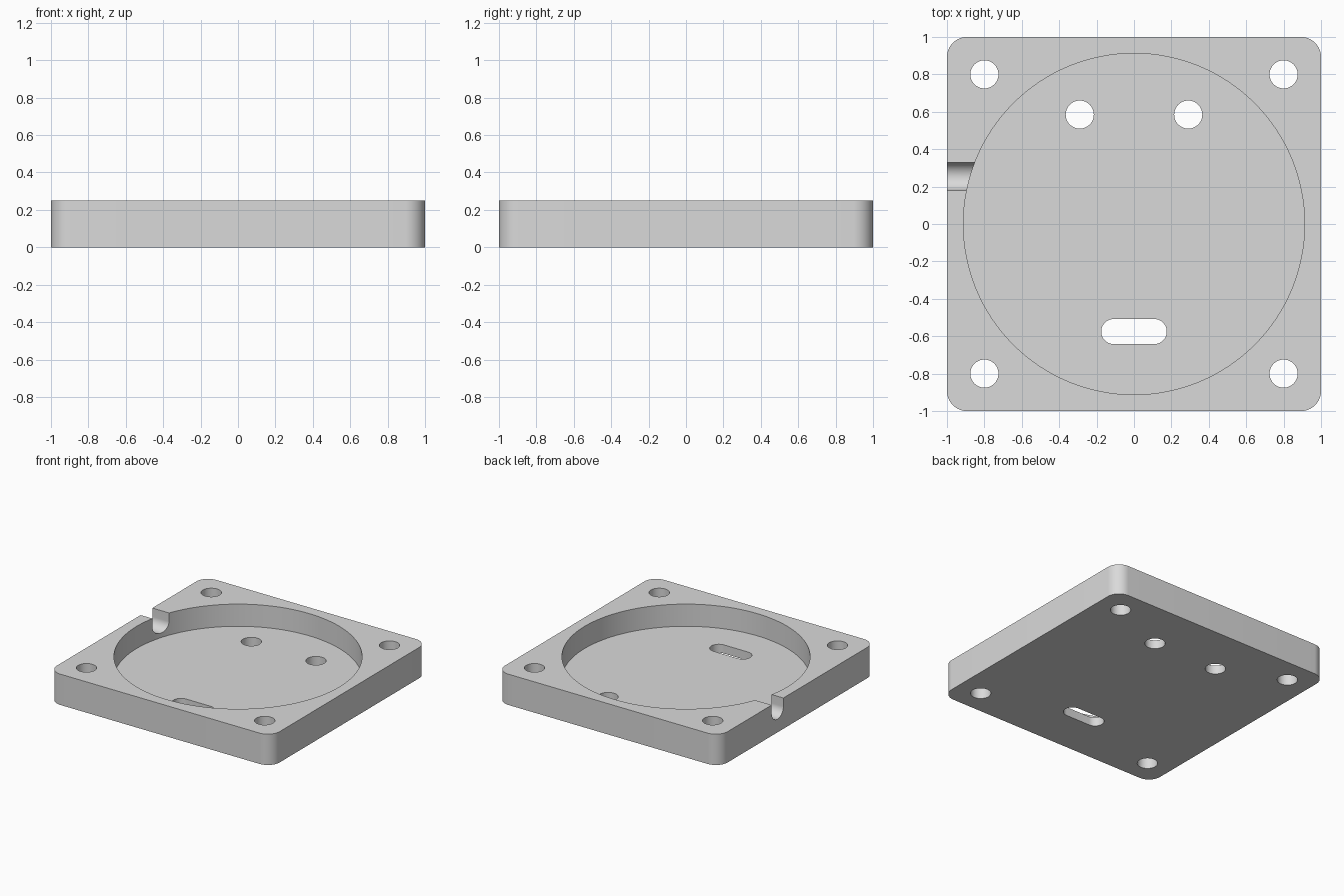
import bpy, bmesh
from math import radians, cos, sin
from mathutils import Vector

cube = bpy.data.objects.get("Cube")
if cube:
    bpy.data.objects.remove(cube, do_unlink=True)

HEIGHT = 0.25
FLOOR = 0.07

grey = bpy.data.materials.new("plain grey")
grey.use_nodes = True
colour = (0.7, 0.7, 0.7, 1)
grey.diffuse_color = colour
grey.node_tree.nodes["Principled BSDF"].inputs["Base Color"].default_value = colour


def arc(cx, cy, r, start, end, steps):
    """Points along an arc, angles in degrees."""
    angles = [radians(start + (end - start) * i / steps) for i in range(steps + 1)]
    return [(cx + r * cos(a), cy + r * sin(a)) for a in angles]


def prism(name, points, offset):
    """Closed solid made by sweeping a 3D outline along an offset."""
    bm = bmesh.new()
    face = bm.faces.new([bm.verts.new(p) for p in points])
    swept = bmesh.ops.extrude_face_region(bm, geom=[face])
    moved = [g for g in swept["geom"] if isinstance(g, bmesh.types.BMVert)]
    bmesh.ops.translate(bm, verts=moved, vec=Vector(offset))
    bmesh.ops.recalc_face_normals(bm, faces=bm.faces)
    mesh = bpy.data.meshes.new(name)
    bm.to_mesh(mesh)
    bm.free()
    mesh.materials.append(grey)
    obj = bpy.data.objects.new(name, mesh)
    bpy.context.collection.objects.link(obj)
    return obj


def upright(name, outline, z0, z1):
    return prism(name, [(x, y, z0) for x, y in outline], (0, 0, z1 - z0))


def round_cutter(name, x, y, r, z0=-0.1, steps=48):
    return upright(name, arc(x, y, r, 0, 360, steps)[:-1], z0, HEIGHT + 0.1)


# Square plate with rounded corners
R = 0.107
outline = []
for i, (sx, sy) in enumerate([(1, 1), (-1, 1), (-1, -1), (1, -1)]):
    outline += arc(sx * (1 - R), sy * (1 - R), R, 90 * i, 90 * i + 90, 16)
plate = upright("base_plate", outline, 0, HEIGHT)

# Wide round recess
cutters = [round_cutter("recess_cutter", 0, 0, 0.912, FLOOR, 128)]

# Corner screw holes and the two floor holes
for side in (-1, 1):
    for y in (-0.8, 0.8):
        cutters.append(round_cutter("corner_hole_cutter", side * 0.8, y, 0.075))
    cutters.append(round_cutter("floor_hole_cutter", side * 0.29, 0.585, 0.075))

# Long slot through the floor
slot = arc(0.108, -0.575, 0.067, -90, 90, 24) + arc(-0.108, -0.575, 0.067, 90, 270, 24)
cutters.append(upright("slot_cutter", slot, -0.1, HEIGHT + 0.1))

# Round-bottomed cable groove in the right wall
groove = arc(0.255, 0.182, 0.075, 180, 360, 32) + [(0.33, 0.4), (0.18, 0.4)]
cutters.append(prism("groove_cutter", [(-1.1, y, z) for y, z in groove], (0.4, 0, 0)))

# Cut everything out of the plate, then drop the cutters
for cutter in cutters:
    cutter.hide_render = True
    cut = plate.modifiers.new(cutter.name, "BOOLEAN")
    cut.operation = "DIFFERENCE"
    cut.solver = "EXACT"
    cut.object = cutter

bpy.context.view_layer.update()
graph = bpy.context.evaluated_depsgraph_get()
result = bpy.data.meshes.new_from_object(plate.evaluated_get(graph))
plate.modifiers.clear()
plate.data = result
for cutter in cutters:
    bpy.data.objects.remove(cutter, do_unlink=True)

result.materials.clear()
result.materials.append(grey)
for poly in result.polygons:
    poly.material_index = 0

# Smooth curved walls with crisp edges
for obj in bpy.context.selected_objects:
    obj.select_set(False)
plate.select_set(True)
bpy.context.view_layer.objects.active = plate
bpy.ops.object.shade_smooth_by_angle(angle=radians(30))
